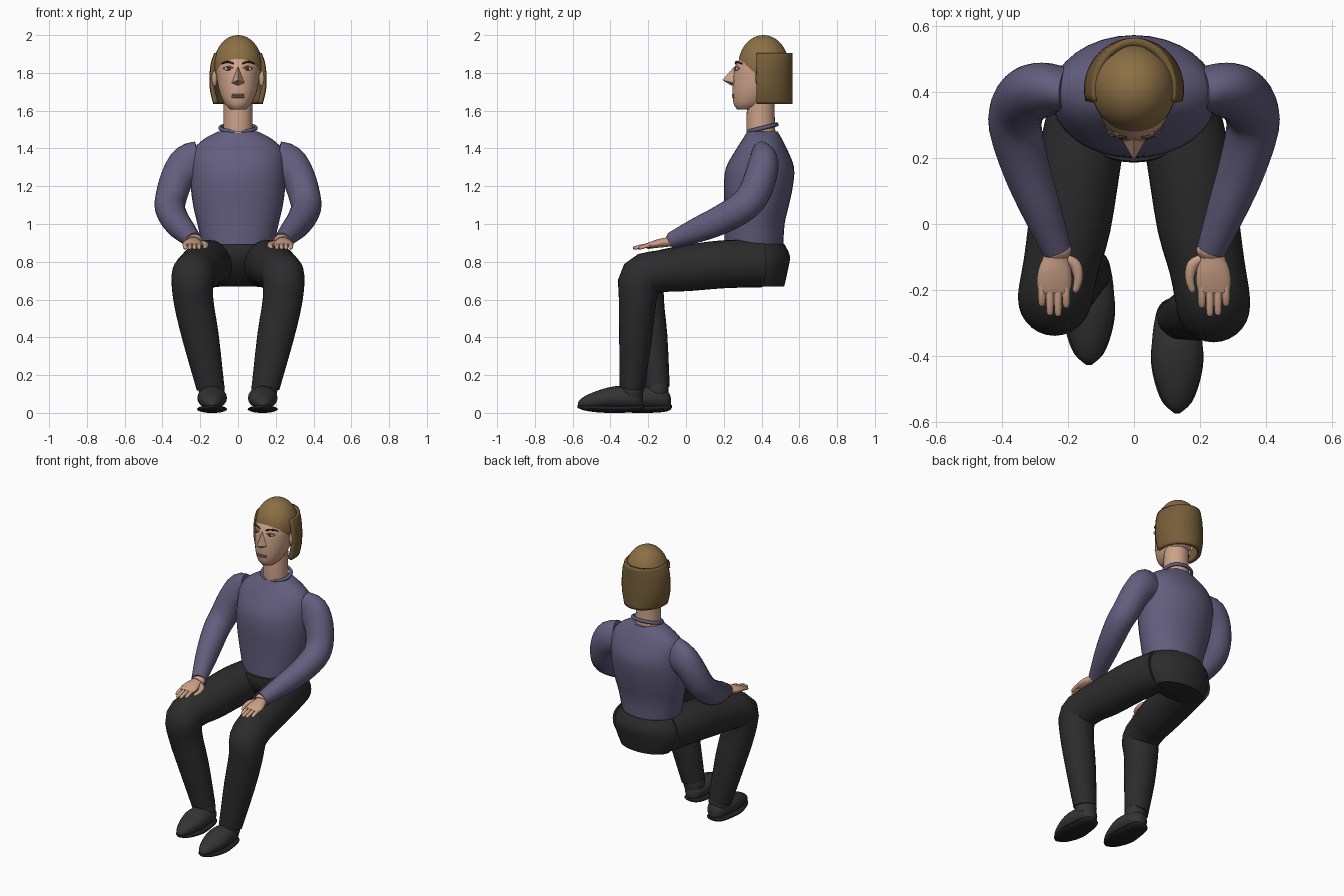
import bpy, bmesh, math
from mathutils import Vector, Matrix

if "Cube" in bpy.data.objects:
    bpy.data.objects.remove(bpy.data.objects["Cube"])


def material(name, rgb):
    m = bpy.data.materials.new(name)
    m.diffuse_color = (*rgb, 1)
    m.use_nodes = True
    m.node_tree.nodes["Principled BSDF"].inputs["Base Color"].default_value = m.diffuse_color
    return m


SWEATER = material("purple knit", (0.125, 0.11, 0.205))
TROUSER = material("black cloth", (0.025, 0.025, 0.026))
SHOE = material("shoe leather", (0.034, 0.034, 0.034))
SOLE = material("sole rubber", (0.016, 0.016, 0.016))
SKIN = material("skin", (0.61, 0.36, 0.25))
HAIR = material("hair", (0.26, 0.16, 0.058))
DARK_HAIR = material("hair shade", (0.18, 0.11, 0.04))
LIP = material("lips", (0.38, 0.17, 0.13))
WHITE = material("eye white", (0.65, 0.6, 0.55))
IRIS = material("iris and brow", (0.06, 0.035, 0.02))


def finish(name, bm, mat, angle=50):
    bmesh.ops.recalc_face_normals(bm, faces=bm.faces)
    me = bpy.data.meshes.new(name)
    bm.to_mesh(me)
    bm.free()
    me.materials.append(mat)
    ob = bpy.data.objects.new(name, me)
    bpy.context.collection.objects.link(ob)
    bpy.ops.object.select_all(action='DESELECT')
    ob.select_set(True)
    bpy.context.view_layer.objects.active = ob
    bpy.ops.object.shade_smooth_by_angle(angle=math.radians(angle))
    return ob


def smooth(rows, n=3):
    """Catmull-Rom interpolation through rows of numbers."""
    out = []
    for i in range(len(rows) - 1):
        p0, p1, p2 = rows[max(i - 1, 0)], rows[i], rows[i + 1]
        p3 = rows[min(i + 2, len(rows) - 1)]
        for k in range(n):
            t = k / n
            out.append([0.5 * (2 * b + (c - a) * t + (2 * a - 5 * b + 4 * c - d) * t * t
                               + (3 * b - a - 3 * c + d) * t ** 3)
                        for a, b, c, d in zip(p0, p1, p2, p3)])
    return out + [list(rows[-1])]


def loft(name, rings, mat, angle=50):
    bm = bmesh.new()
    vs = [[bm.verts.new(p) for p in r] for r in rings]
    n = len(vs[0])
    for a, b in zip(vs, vs[1:]):
        for j in range(n):
            bm.faces.new((a[j], a[(j + 1) % n], b[(j + 1) % n], b[j]))
    bm.faces.new(vs[0])
    bm.faces.new(vs[-1])
    return finish(name, bm, mat, angle)


def oval(c, u, v, n):
    c, u, v = Vector(c), Vector(u), Vector(v)
    return [c + u * math.cos(math.tau * i / n) + v * math.sin(math.tau * i / n) for i in range(n)]


def stack(name, rows, mat, n=32):
    """Horizontal ovals: z, half width, front y, back y."""
    return loft(name, [oval((0, (a + b) / 2, z), (w, 0, 0), (0, (b - a) / 2, 0), n)
                       for z, w, a, b in smooth(rows)], mat)


def tube(name, rows, mat, n=20, steps=3):
    """Ovals along a path: x, y, z, sideways radius, other radius."""
    rows = smooth(rows, steps)
    pts = [Vector(r[:3]) for r in rows]
    rings = []
    for i, r in enumerate(rows):
        t = (pts[min(i + 1, len(pts) - 1)] - pts[max(i - 1, 0)]).normalized()
        u = (Vector((1, 0, 0)) - t * t.x).normalized()
        rings.append(oval(pts[i], u * r[3], t.cross(u) * r[4], n))
    return loft(name, rings, mat)


def ball(name, c, size, mat, cut=None, seg=20):
    bm = bmesh.new()
    bmesh.ops.create_uvsphere(bm, u_segments=seg, v_segments=seg // 2 + 2, radius=1,
                              matrix=Matrix.Translation(c) @ Matrix.Diagonal((*size, 1)))
    if cut:
        bmesh.ops.bisect_plane(bm, geom=bm.verts[:] + bm.edges[:] + bm.faces[:],
                               plane_co=cut[0], plane_no=cut[1], clear_inner=True)
    return finish(name, bm, mat)


# Torso, pelvis, neck and collar
stack("sweater_body", [(0.885, .19, .205, .515), (1.0, .215, .205, .522), (1.1, .238, .203, .545),
                       (1.2, .25, .2, .566), (1.3, .25, .212, .572), (1.39, .238, .262, .538),
                       (1.45, .18, .3, .508), (1.49, .105, .325, .485)], SWEATER)
stack("pelvis", [(.67, .17, .33, .52), (.75, .222, .24, .538), (.83, .23, .19, .55),
                 (.895, .195, .19, .52)], TROUSER)
stack("neck", [(1.46, .08, .32, .475), (1.55, .077, .32, .47), (1.66, .077, .325, .47)], SKIN)
bpy.ops.mesh.primitive_torus_add(location=(0, .405, 1.508), rotation=(math.atan(.25), 0, 0),
                                 major_radius=.094, minor_radius=.011,
                                 major_segments=32, minor_segments=8)
collar = bpy.context.object
collar.name = "collar"
collar.scale = (1, .84, 1)
collar.data.materials.append(SWEATER)
bpy.ops.object.shade_smooth()

# Head with nose and mouth
stack("head", [(1.606, .038, .272, .36), (1.63, .066, .254, .42), (1.67, .088, .247, .46),
               (1.72, .104, .246, .5), (1.78, .113, .25, .53), (1.83, .116, .26, .535),
               (1.88, .113, .287, .53), (1.94, .075, .33, .485)], SKIN)
bm = bmesh.new()
top, tip, base, back = [bm.verts.new(p) for p in
                        ((0, .256, 1.835), (0, .193, 1.762), (0, .24, 1.733), (0, .29, 1.76))]
wings = [bm.verts.new((s * .034, .252, 1.747)) for s in (-1, 1)]
for w in wings:
    for a, b in ((top, tip), (tip, base), (base, back), (back, top)):
        bm.faces.new((a, b, w))
finish("nose", bm, SKIN, 30)
for dz in (-.006, .006):
    ball("lip", (0, .256, 1.678 + dz), (.036, .013, .0065), LIP)

# Hair: cap with sloping hairline, and a curved sheet behind
ball("hair_cap", (0, .41, 1.84), (.128, .133, .16), HAIR, ((0, .28, 1.875), (0, .9, 1)), 40)
bm = bmesh.new()
grid = []
for z, k in smooth([(1.635, .86), (1.7, .97), (1.77, 1), (1.85, .95), (1.905, .83)]):
    arc = [math.radians(-14 + 208 * i / 28) for i in range(29)]
    grid.append([bm.verts.new((.152 * k * math.cos(a), .41 + .155 * math.sin(a), z)) for a in arc])
for a, b in zip(grid, grid[1:]):
    for j in range(28):
        bm.faces.new((a[j], a[j + 1], b[j + 1], b[j]))
sheet = finish("hair_back", bm, DARK_HAIR)
mod = sheet.modifiers.new("thickness", 'SOLIDIFY')
mod.thickness = .024
mod.offset = -1

for s, side in ((-1, "left"), (1, "right")):
    # Eye, brow and ear
    ball(side + "_eye", (s * .05, .272, 1.822), (.023, .01, .01), WHITE)
    ball(side + "_iris", (s * .05, .265, 1.822), (.01, .0055, .0095), IRIS)
    tube(side + "_eyelid", [(s * .025, .266, 1.824, .004, .004), (s * .05, .263, 1.834, .005, .005),
                            (s * .077, .281, 1.824, .004, .004)], SKIN, 8)
    tube(side + "_brow", [(s * .022, .262, 1.848, .004, .004), (s * .055, .268, 1.859, .006, .006),
                          (s * .088, .298, 1.848, .003, .003)], IRIS, 8)
    ball(side + "_ear", (s * .126, .39, 1.772), (.017, .022, .05), SKIN)

    # Sleeve
    tube(side + "_sleeve", [(s * x, y, z, a, b) for x, y, z, a, b in (
        (.205, .41, 1.335, .105, .065), (.265, .41, 1.315, .105, .08), (.318, .395, 1.25, .09, .085),
        (.352, .355, 1.15, .084, .085), (.36, .29, 1.083, .08, .082), (.328, .17, 1.015, .072, .076),
        (.288, .06, .968, .062, .066), (.235, -.078, .912, .045, .044))], SWEATER, 24)

    # Hand: wrist, palm, fingers, thumb
    tube(side + "_wrist", [(s * .235, -.06, .916, .04, .03), (s * .236, -.078, .914, .047, .034),
                           (s * .237, -.094, .908, .04, .028)], SKIN)
    tube(side + "_palm", [(s * x, y, z, a, b) for x, y, z, a, b in (
        (.235, -.06, .912, .036, .028), (.237, -.1, .904, .038, .025), (.24, -.14, .898, .05, .023),
        (.242, -.18, .89, .053, .018), (.242, -.208, .885, .046, .012))], SKIN)
    for i, end in enumerate((-.255, -.28, -.277, -.25)):
        x = .206 + .0245 * i
        tube(side + "_finger", [(s * x, -.18, .889, .012, .012), (s * x, (end - .18) / 2, .883, .012, .011),
                                (s * x, end + .008, .873, .01, .009), (s * x, end, .871, .004, .004)], SKIN, 10)
    tube(side + "_thumb", [(s * .205, -.105, .9, .014, .014), (s * .178, -.125, .894, .018, .015),
                           (s * .169, -.165, .886, .014, .013), (s * .177, -.2, .877, .01, .009),
                           (s * .18, -.208, .875, .004, .004)], SKIN, 12)

    # Trouser leg; the right foot stands further forward
    k, m, c, ankle = (-.237, -.256, -.267, -.285) if s > 0 else (-.222, -.215, -.185, -.152)
    tube(side + "_trouser_leg", [(s * x, y, z, a, b) for x, y, z, a, b in (
        (.125, .4, .79, .12, .125), (.165, .2, .787, .127, .127), (.195, 0, .766, .125, .122),
        (.222, -.13, .75, .115, .112), (.24, k, .715, .113, .116), (.235, m, .59, .105, .099),
        (.198, c, .4, .097, .087), (.146, ankle, .135, .074, .066))], TROUSER, 28)
    tube(side + "_ankle", [(s * .142, ankle, .17, .06, .055), (s * .14, ankle, .13, .07, .06),
                           (s * .138, ankle, .08, .06, .055)], SHOE)

    # Shoe upper and sole: distance from toe, half width, top z, bottom z
    toe, cx = (-.572, .131) if s > 0 else (-.425, -.137)
    upper = [(0, .008, .055, .035), (.02, .033, .078, .025), (.07, .056, .105, .02), (.15, .077, .132, .02),
             (.22, .076, .143, .02), (.29, .066, .135, .02), (.33, .045, .115, .022), (.345, .012, .08, .035)]
    sole = [(-.003, .008, .042, .028), (.03, .044, .043, .014), (.09, .068, .042, .004), (.16, .08, .04, 0),
            (.23, .074, .04, 0), (.3, .064, .042, .004), (.335, .045, .043, .012), (.35, .012, .042, .026)]
    for part, rows, mat in (("_shoe", upper, SHOE), ("_sole", sole, SOLE)):
        loft(side + part, [oval((cx, toe + d, (a + b) / 2), (w, 0, 0), (0, 0, (a - b) / 2), 20)
                           for d, w, a, b in smooth(rows)], mat)
